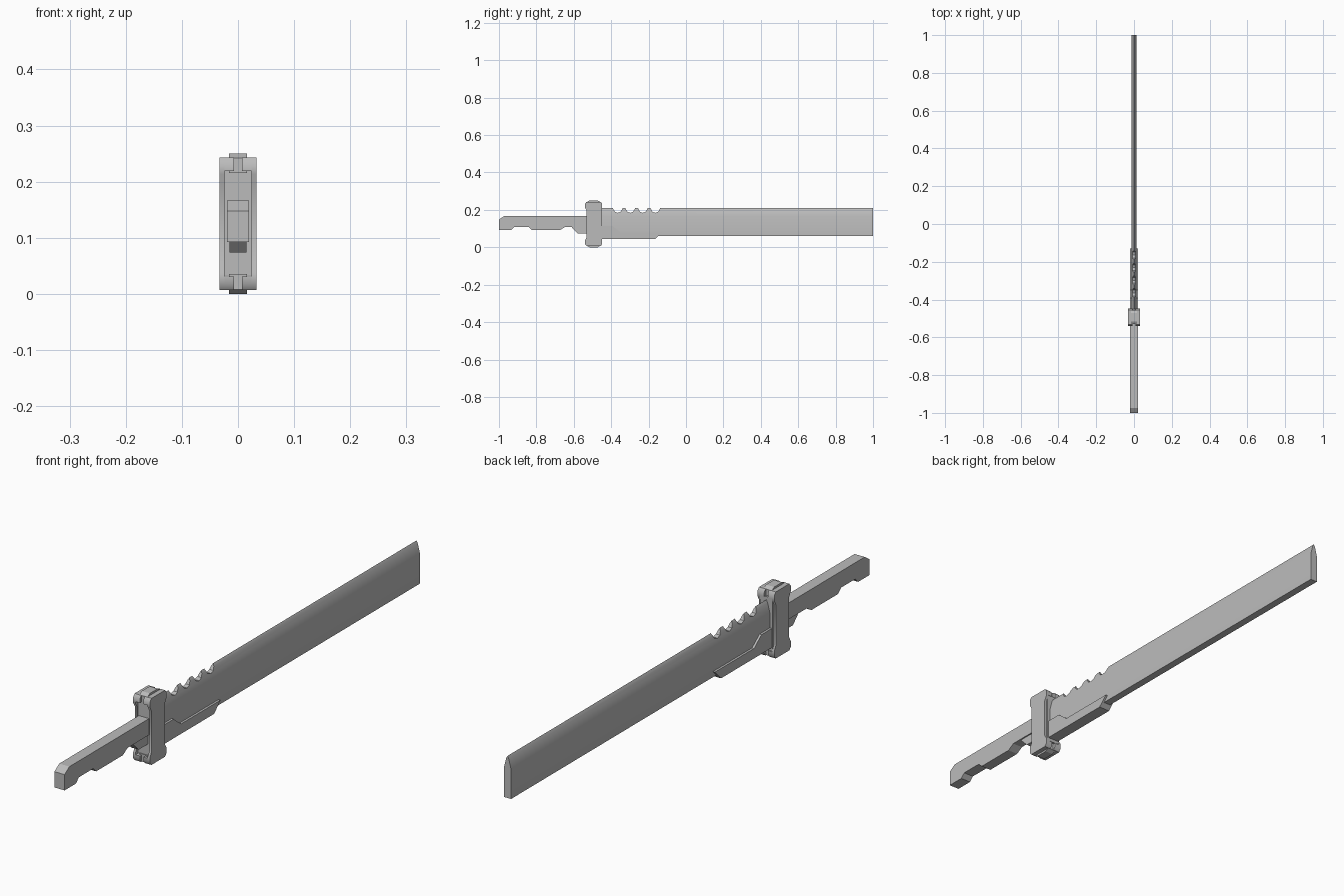
import bpy, bmesh, math

cube = bpy.data.objects.get("Cube")
if cube:
    bpy.data.objects.remove(cube, do_unlink=True)

steel = bpy.data.materials.new("grey_steel")
steel.use_nodes = True
GREY = (0.5, 0.5, 0.5, 1)
steel.diffuse_color = GREY
steel.node_tree.nodes["Principled BSDF"].inputs["Base Color"].default_value = GREY


def prism(name, pts, lo, hi, axis="x", bevel=0):
    """Extrude a closed (y, z) or (x, z) profile between lo and hi."""
    bm = bmesh.new()
    place = (lambda p, d: (d, *p)) if axis == "x" else (lambda p, d: (p[0], d, p[1]))
    ring = [[bm.verts.new(place(p, d)) for p in pts] for d in (lo, hi)]
    bm.faces.new(ring[0])
    bm.faces.new(ring[1][::-1])
    n = len(pts)
    for i in range(n):
        j = (i + 1) % n
        bm.faces.new((ring[0][i], ring[1][i], ring[1][j], ring[0][j]))
    bmesh.ops.recalc_face_normals(bm, faces=bm.faces)
    mesh = bpy.data.meshes.new(name)
    bm.to_mesh(mesh)
    bm.free()
    mesh.materials.append(steel)
    ob = bpy.data.objects.new(name, mesh)
    bpy.context.collection.objects.link(ob)
    if bevel:
        mod = ob.modifiers.new("Bevel", "BEVEL")
        mod.width, mod.segments = bevel, 3
    return ob


def box(name, x, y, z, bevel=0):
    pts = [(y[0], z[0]), (y[1], z[0]), (y[1], z[1]), (y[0], z[1])]
    return prism(name, pts, x[0], x[1], bevel=bevel)


def smooth(ob, angle):
    bpy.ops.object.select_all(action="DESELECT")
    ob.select_set(True)
    bpy.context.view_layer.objects.active = ob
    bpy.ops.object.shade_smooth_by_angle(angle=math.radians(angle))


# Blade with a ground upper edge
half = [(0.014, 0.06), (0.014, 0.165), (0.005, 0.2)]
section = half + [(0, 0.209)] + [(-x, z) for x, z in reversed(half)]
blade = prism("blade", section, -0.47, 1, axis="y")

# Saw notches along the upper edge near the guard
cutters = []
for i in range(4):
    c = -0.365 + i * 0.067
    cut = prism("notch_cutter",
                [(c - 0.028, 0.23), (c - 0.024, 0.205), (c - 0.015, 0.189), (c, 0.184),
                 (c + 0.015, 0.189), (c + 0.024, 0.205), (c + 0.028, 0.23)], -0.05, 0.05)
    cut.hide_render = True
    mod = blade.modifiers.new("Notch", "BOOLEAN")
    mod.operation, mod.solver, mod.object = "DIFFERENCE", "EXACT", cut
    cutters.append(cut)
bpy.context.view_layer.update()
cut_mesh = bpy.data.meshes.new_from_object(
    blade.evaluated_get(bpy.context.evaluated_depsgraph_get()))
blade.modifiers.clear()
blade.data = cut_mesh
for cut in cutters:
    bpy.data.objects.remove(cut, do_unlink=True)
smooth(blade, 25)

# Stepped sleeve wrapping the lower blade
prism("blade_sleeve", [(-0.46, 0.045), (-0.165, 0.045), (-0.13, 0.08), (-0.35, 0.08),
                       (-0.392, 0.113), (-0.46, 0.113)], -0.022, 0.022)

# Grip with finger cutouts
prism("grip", [(-1, 0.092), (-1, 0.148), (-0.973, 0.166), (-0.5, 0.166), (-0.5, 0.108),
               (-0.647, 0.108), (-0.674, 0.092), (-0.823, 0.092), (-0.84, 0.108),
               (-0.92, 0.108), (-0.936, 0.092)], -0.02, 0.02)
prism("finger_stop", [(-0.62, 0.12), (-0.61, 0.106), (-0.578, 0.074), (-0.5, 0.074),
                      (-0.5, 0.12)], -0.015, 0.015)

# Guard core
Y = -0.494
box("guard_core", (-0.025, 0.025), (Y - 0.033, Y + 0.044), (0.033, 0.22))

# Waisted guard cheeks with rolled ends, both sides
MID = 0.125
quarter = [(0.037, 0.072), (0.046, 0.088), (0.046, 0.108), (0.038, 0.118)]
upper = quarter + [(-y, z) for y, z in reversed(quarter)]
outline = [(Y + y, MID + z) for y, z in upper]
outline += [(Y - y, MID - z) for y, z in upper]
for side, s in (("left", 1), ("right", -1)):
    smooth(prism(side + "_guard_cheek", outline, s * 0.024, s * 0.033), 50)
    for end, t in (("top", 1), ("bottom", -1)):
        roll = [(Y + y, MID + t * z) for y, z in
                [(-0.046, 0.094), (-0.046, 0.108), (-0.038, 0.118),
                 (0.038, 0.118), (0.046, 0.108), (0.046, 0.094)]]
        smooth(prism(f"{side}_{end}_roll", roll, s * 0.007, s * 0.025), 50)

# Central caps closing the guard at both ends
for end, t in (("top", 1), ("bottom", -1)):
    pts = [(Y + y, MID + t * z) for y, z in
           [(-0.036, 0.09), (-0.036, 0.117), (-0.022, 0.125),
            (0.022, 0.125), (0.036, 0.117), (0.036, 0.09)]]
    prism(f"{end}_guard_cap", pts, -0.016, 0.016)
